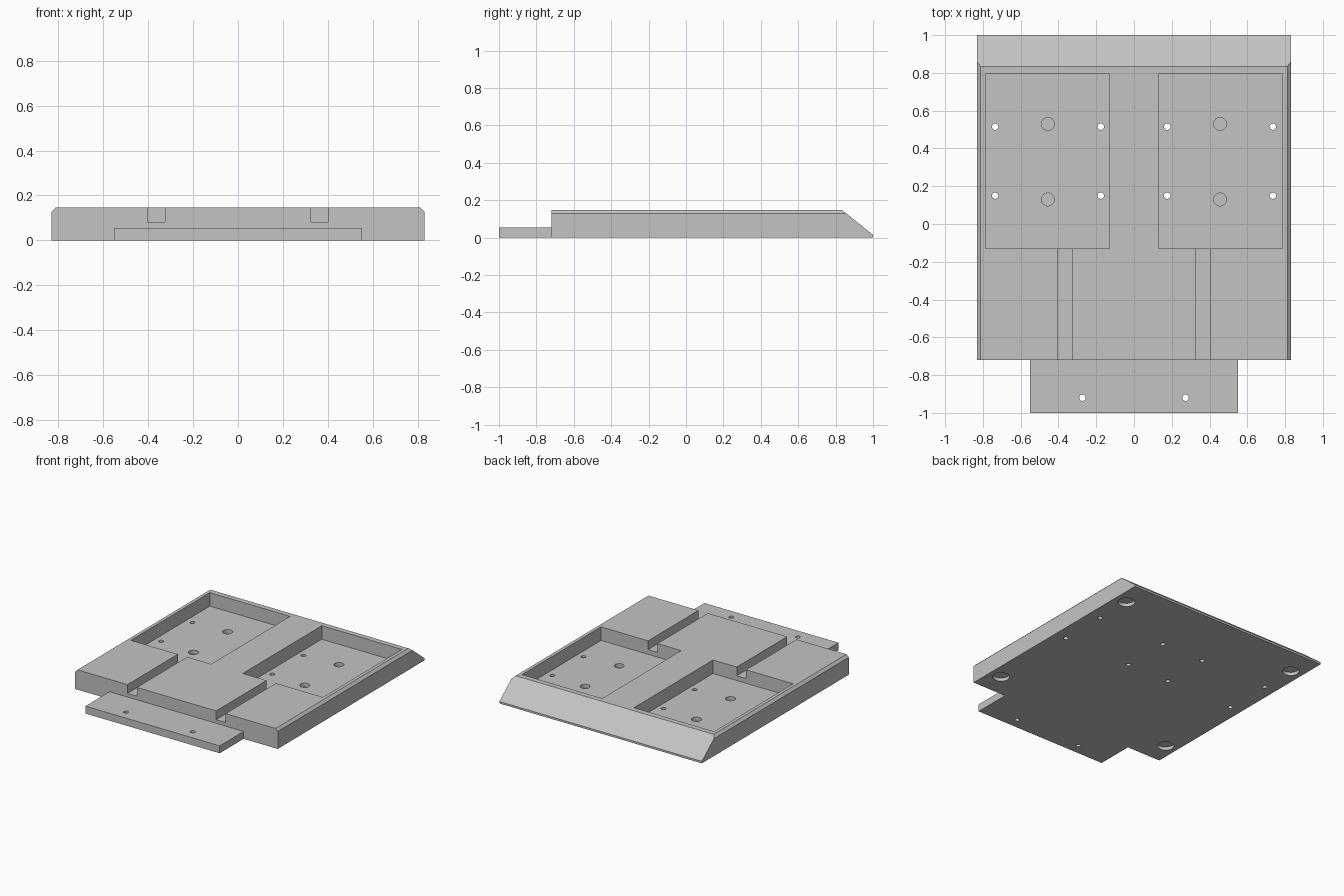
import bpy, bmesh, math
from mathutils import Matrix, Vector

cube = bpy.data.objects.get("Cube")
if cube:
    bpy.data.objects.remove(cube, do_unlink=True)

grey = bpy.data.materials.new("matte_grey")
grey.use_nodes = True
grey.diffuse_color = (0.55, 0.55, 0.55, 1)
grey.node_tree.nodes["Principled BSDF"].inputs["Base Color"].default_value = (0.55, 0.55, 0.55, 1)

HALF, FRONT, TOP, BEVEL = 0.83, -0.72, 0.147, 0.018
FLOOR = 0.047


def to_object(name, bm):
    bmesh.ops.recalc_face_normals(bm, faces=bm.faces)
    mesh = bpy.data.meshes.new(name)
    bm.to_mesh(mesh)
    bm.free()
    mesh.materials.append(grey)
    obj = bpy.data.objects.new(name, mesh)
    bpy.context.collection.objects.link(obj)
    return obj


def box(name, low, high):
    low, high = Vector(low), Vector(high)
    bm = bmesh.new()
    bmesh.ops.create_cube(bm, size=1, matrix=Matrix.Translation((low + high) / 2)
                          @ Matrix.Diagonal((*(high - low), 1)))
    return to_object(name, bm)


def drill(x, y, radius, low, high):
    bm = bmesh.new()
    bmesh.ops.create_cone(bm, cap_ends=True, segments=32, radius1=radius, radius2=radius,
                          depth=high - low, matrix=Matrix.Translation((x, y, (low + high) / 2)))
    return to_object("drill", bm)


def combine(target, tool, operation):
    mod = target.modifiers.new("combine", "BOOLEAN")
    mod.operation, mod.solver, mod.object = operation, "EXACT", tool
    bpy.context.view_layer.objects.active = target
    bpy.ops.object.modifier_apply(modifier=mod.name)
    bpy.data.objects.remove(tool, do_unlink=True)


# Slab with bevelled upper side edges, extruded front to back
bm = bmesh.new()
profile = [(-HALF, 0), (HALF, 0), (HALF, TOP - BEVEL), (HALF - BEVEL, TOP),
           (BEVEL - HALF, TOP), (-HALF, TOP - BEVEL)]
face = bm.faces.new([bm.verts.new((x, FRONT, z)) for x, z in profile])
extruded = bmesh.ops.extrude_face_region(bm, geom=[face])["geom"]
bmesh.ops.translate(bm, vec=(0, 1 - FRONT, 0),
                    verts=[v for v in extruded if isinstance(v, bmesh.types.BMVert)])

# Sloping back edge
slope_normal = Vector((0, TOP - 0.015, 1 - 0.835))
cut = bmesh.ops.bisect_plane(bm, geom=bm.verts[:] + bm.edges[:] + bm.faces[:], clear_outer=True,
                             plane_co=(0, 1, 0.015), plane_no=slope_normal)["geom_cut"]
bmesh.ops.contextual_create(bm, geom=[e for e in cut if isinstance(e, bmesh.types.BMEdge)])
base = to_object("base_plate", bm)

# Front mounting tongue
combine(base, box("tongue", (-0.55, -1, 0), (0.55, FRONT + 0.1, 0.055)), "UNION")

for side in (-1, 1):
    def span(a, b):
        return sorted((side * a, side * b))

    # Pocket and its cable channel
    x0, x1 = span(0.13, 0.787)
    combine(base, box("pocket", (x0, -0.13, FLOOR), (x1, 0.795, 0.3)), "DIFFERENCE")
    x0, x1 = span(0.325, 0.402)
    combine(base, box("channel", (x0, -0.8, 0.082), (x1, -0.1, 0.3)), "DIFFERENCE")

    # Screw holes through pocket floor and tongue
    holes = [(x, y) for x in (0.176, 0.735) for y in (0.15, 0.515)] + [(0.273, -0.92)]
    for x, y in holes:
        combine(base, drill(side * x, y, 0.017, -0.1, 0.1), "DIFFERENCE")

    # Shallow round recesses in the pocket floor
    for y in (0.13, 0.53):
        combine(base, drill(side * 0.456, y, 0.034, 0.02, 0.1), "DIFFERENCE")

    # Round foot recesses underneath
    for y in (-0.54, 0.795):
        combine(base, drill(side * 0.735, y, 0.058, -0.1, 0.025), "DIFFERENCE")

bpy.ops.object.select_all(action="DESELECT")
base.select_set(True)
bpy.context.view_layer.objects.active = base
bpy.ops.object.shade_smooth_by_angle(angle=math.radians(30))
